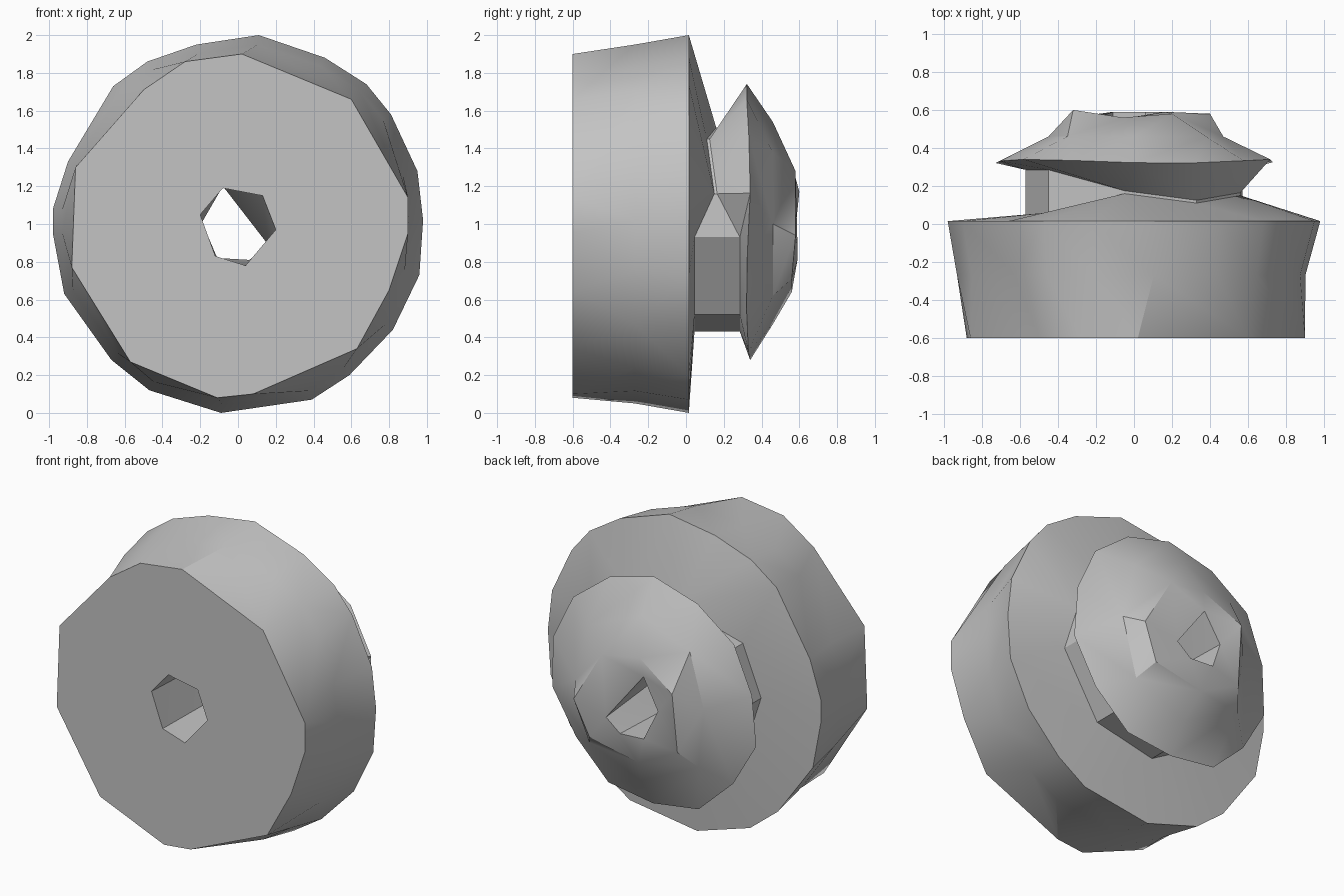
import bpy
import bmesh
from math import atan2, cos, sin, pi, radians

if "Cube" in bpy.data.objects:
    bpy.data.objects.remove(bpy.data.objects["Cube"])

grey = bpy.data.materials.new("plain grey")
grey.use_nodes = True
colour = (0.55, 0.55, 0.55, 1)
grey.diffuse_color = colour
grey.node_tree.nodes["Principled BSDF"].inputs["Base Color"].default_value = colour

CENTRE = 1.0  # height of the axle, which runs along y


def outline(points, depth):
    """Ring of (x, y, z) from (x, height above axle[, depth]) points, sorted by angle."""
    ring = [(p[0], p[2] if len(p) > 2 else depth, p[1]) for p in points]
    return sorted(ring, key=lambda p: atan2(p[2], p[0]) % (2 * pi))


def polygon(sides, radius, depth, turn, wobble):
    """Slightly uneven regular ring around the axle."""
    points = []
    for i in range(sides):
        a = turn + 2 * pi * i / sides
        r = radius * (1 + wobble * sin(3 * i))
        points.append((r * cos(a), r * sin(a), depth + wobble * cos(5 * i) / 2))
    return outline(points, depth)


def stitch(bm, a, b):
    """Join two rings of different point counts with triangles, walking by angle."""
    def angle(ring, i):
        co = ring[i % len(ring)].co
        return atan2(co.z, co.x) % (2 * pi) + 2 * pi * (i // len(ring))
    i = j = 0
    while i < len(a) or j < len(b):
        step_a = j >= len(b) or (i < len(a) and angle(a, i + 1) <= angle(b, j + 1))
        p, q = a[i % len(a)], b[j % len(b)]
        if step_a:
            i += 1
            bm.faces.new((q, a[i % len(a)], p))
        else:
            j += 1
            bm.faces.new((q, b[j % len(b)], p))


def loft(name, rings):
    """Faceted tube through the rings."""
    bm = bmesh.new()
    loops = [[bm.verts.new(p) for p in ring] for ring in rings]
    for a, b in zip(loops, loops[1:]):
        stitch(bm, a, b)
    mesh = bpy.data.meshes.new(name)
    bm.to_mesh(mesh)
    bm.free()
    mesh.materials.append(grey)
    obj = bpy.data.objects.new(name, mesh)
    obj.location.z = CENTRE
    bpy.context.collection.objects.link(obj)
    bpy.ops.object.select_all(action="DESELECT")
    obj.select_set(True)
    bpy.context.view_layer.objects.active = obj
    bpy.ops.object.shade_smooth_by_angle(angle=radians(30))


# Bore openings
bore_front = outline([(-.08, .19), (.13, .15), (.2, -.03), (.04, -.22),
                      (-.12, -.17), (-.2, .05)], -.6)
bore_back = outline([(-.08, .2, .55), (.16, -.11), (.06, -.19), (-.11, -.18),
                     (-.19, .01, .56)], .59)

# Wheel front edge and wider back rim
front_edge = outline([(-.28, .86), (.02, .9), (.6, .66), (.9, .14), (.9, -.05),
                      (.8, -.35), (.63, -.66), (.08, -.9), (-.11, -.92),
                      (-.57, -.73), (-.88, -.23), (-.86, .3), (-.5, .71)], -.6)
rim = outline([(.11, 1), (.46, .88), (.68, .74), (.81, .58), (.95, .28),
               (.98, .02), (.96, -.27), (.82, -.56), (.59, -.8), (.39, -.93),
               (-.09, -1), (-.47, -.88), (-.67, -.72), (-.92, -.37),
               (-.98, -.05), (-.98, .08), (-.9, .33), (-.66, .73),
               (-.48, .86), (-.22, .95)], .015)

# Tread between them, flattened on the left side
tread = []
for x, y, z in rim:
    scale = .92 if x > .9 else .95
    tread.append((x * scale, -.27, z * scale))

# Hub, pinched into a groove along its upper left side
hub_base = outline([(.57, -.07), (.56, .16, .15), (.33, .45, .11),
                    (-.05, .51, .16), (-.45, .33, .06), (-.57, 0),
                    (-.45, -.37), (-.1, -.57), (.32, -.48)], .045)
hub_top = [(x, y + .015 if y > .1 else .285, z) for x, y, z in hub_base]

# Back flange and its domed cap
flange = polygon(14, .735, .33, pi / 14, .02)
dome = outline([(.47, 0), (.38, .38), (0, .54), (-.35, .4), (-.45, .05),
                (-.41, -.33), (0, -.53), (.37, -.38)], .46)
dome_top = outline([(.4, -.06, .58), (.2, .28, .58), (-.06, .32), (-.32, .17, .6),
                    (-.33, -.22), (-.05, -.36), (.3, -.29)], .56)

loft("wheel", [bore_front, front_edge, tread, rim, hub_base])
loft("hub", [hub_base, hub_top])
loft("back_flange", [hub_top, flange, dome, dome_top, bore_back])
loft("bore", [bore_back, bore_front])
